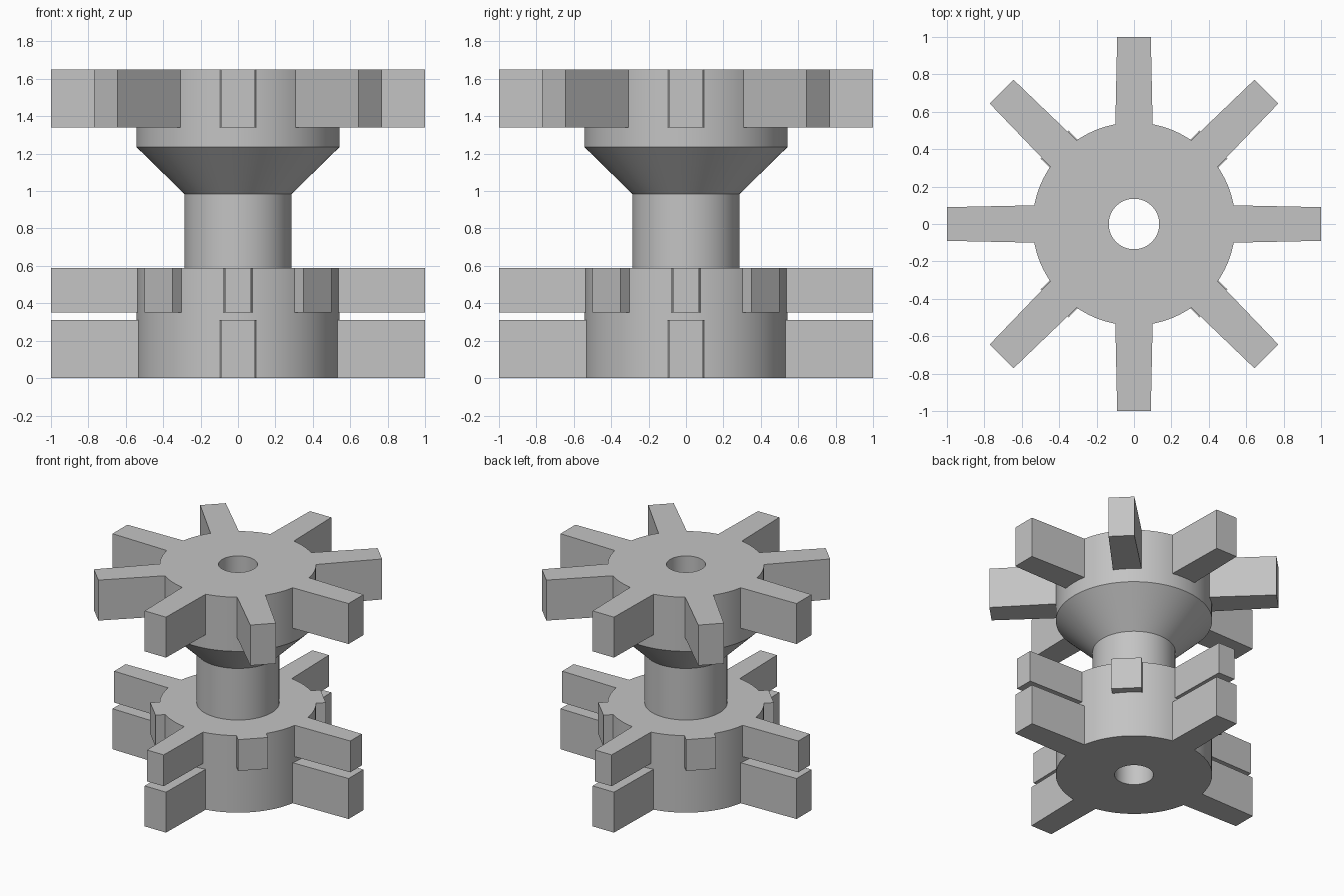
import bpy
import bmesh
from math import cos, sin, pi, radians

cube = bpy.data.objects.get("Cube")
if cube:
    bpy.data.objects.remove(cube, do_unlink=True)

GREY = (0.55, 0.55, 0.55, 1)
mat = bpy.data.materials.new("plain grey")
mat.use_nodes = True
mat.diffuse_color = GREY
mat.node_tree.nodes["Principled BSDF"].inputs["Base Color"].default_value = GREY

DISC = 0.5425
NECK = 0.287
HOLE = 0.135
SEGMENTS = 96


def add_object(name, bm):
    bmesh.ops.recalc_face_normals(bm, faces=bm.faces)
    mesh = bpy.data.meshes.new(name)
    bm.to_mesh(mesh)
    bm.free()
    mesh.materials.append(mat)
    obj = bpy.data.objects.new(name, mesh)
    bpy.context.collection.objects.link(obj)
    return obj


def lathe(name, profile):
    """Revolve a closed (radius, height) profile around z."""
    bm = bmesh.new()
    rings = []
    for i in range(SEGMENTS):
        a = 2 * pi * i / SEGMENTS
        rings.append([bm.verts.new((r * cos(a), r * sin(a), z)) for r, z in profile])
    n = len(profile)
    for i, ring in enumerate(rings):
        after = rings[(i + 1) % SEGMENTS]
        for j in range(n):
            k = (j + 1) % n
            bm.faces.new((ring[j], after[j], after[k], ring[k]))
    obj = add_object(name, bm)
    bpy.ops.object.select_all(action="DESELECT")
    obj.select_set(True)
    bpy.context.view_layer.objects.active = obj
    bpy.ops.object.shade_smooth_by_angle(angle=radians(30))


def arms(name, angles, z0, z1, reach, root_half, tip_half):
    """Tapered bars reaching outwards from the disc at each angle."""
    bm = bmesh.new()
    root = 0.52
    outline = ((root, -root_half), (reach, -tip_half), (reach, tip_half), (root, root_half))
    for angle in angles:
        c, s = cos(radians(angle)), sin(radians(angle))
        base = [bm.verts.new((r * c - w * s, r * s + w * c, z0)) for r, w in outline]
        face = bm.faces.new(base)
        grown = bmesh.ops.extrude_face_region(bm, geom=[face], use_keep_orig=True)
        top = [v for v in grown["geom"] if isinstance(v, bmesh.types.BMVert)]
        bmesh.ops.translate(bm, verts=top, vec=(0, 0, z1 - z0))
    add_object(name, bm)


# Bored hub: lower drum, neck, flared cone and upper drum
lathe("hub", [(HOLE, 0), (DISC, 0), (DISC, 0.59), (NECK, 0.59), (NECK, 0.985),
              (DISC, 1.235), (DISC, 1.65), (HOLE, 1.65)])

# Arm rings
straight = range(0, 360, 90)
diagonal = range(45, 360, 90)
arms("lower_arms", straight, 0, 0.31, 1, 0.1, 0.09)
arms("middle_arms", straight, 0.35, 0.59, 1, 0.08, 0.07)
arms("middle_stubs", diagonal, 0.35, 0.59, 0.60, 0.104, 0.106)
arms("upper_arms", range(0, 360, 45), 1.34, 1.65, 1, 0.1, 0.09)
